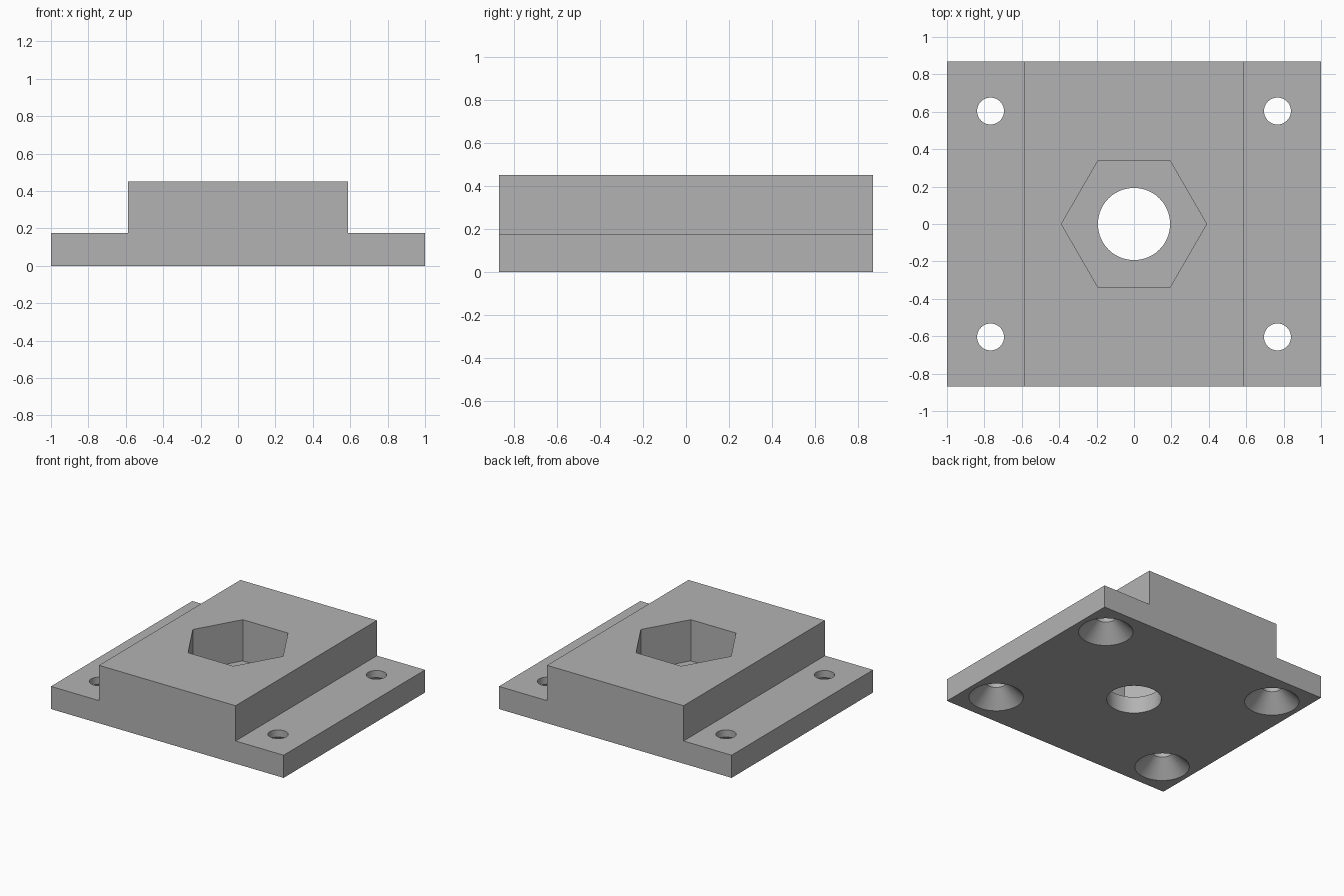
import bpy, bmesh
from math import cos, sin, tau, radians

if "Cube" in bpy.data.objects:
    bpy.data.objects.remove(bpy.data.objects["Cube"])

WIDTH, DEPTH, HEIGHT = 1.0, 0.868, 0.45      # half width, half depth, full height
BLOCK, FLANGE = 0.587, 0.176                 # half block width, flange thickness
POCKET_FLOOR = 0.13

grey = bpy.data.materials.new("plain_grey")
grey.use_nodes = True
colour = (0.45, 0.45, 0.45, 1)
grey.diffuse_color = colour
grey.node_tree.nodes["Principled BSDF"].inputs["Base Color"].default_value = colour


def loft(name, rings):
    """Closed solid through a list of point rings."""
    bm = bmesh.new()
    loops = [[bm.verts.new(p) for p in ring] for ring in rings]
    for a, b in zip(loops, loops[1:]):
        for i in range(len(a)):
            j = (i + 1) % len(a)
            bm.faces.new((a[i], a[j], b[j], b[i]))
    bm.faces.new(loops[0])
    bm.faces.new(loops[-1])
    bmesh.ops.recalc_face_normals(bm, faces=bm.faces)
    mesh = bpy.data.meshes.new(name)
    bm.to_mesh(mesh)
    bm.free()
    mesh.materials.append(grey)
    obj = bpy.data.objects.new(name, mesh)
    bpy.context.collection.objects.link(obj)
    return obj


def turned(name, x, y, sides, profile):
    """Solid of revolution from (radius, height) pairs."""
    return loft(name, [[(x + r * cos(tau * i / sides), y + r * sin(tau * i / sides), z)
                        for i in range(sides)] for r, z in profile])


# Stepped body: flanged section extruded front to back
half = [(WIDTH, 0), (WIDTH, FLANGE), (BLOCK, FLANGE), (BLOCK, HEIGHT)]
section = half + [(-x, z) for x, z in reversed(half)]
body = loft("flanged_block", [[(x, y, z) for x, z in section] for y in (-DEPTH, DEPTH)])

# Central bore and hexagonal nut pocket
cutters = [turned("bore_cutter", 0, 0, 64, [(0.193, -0.05), (0.193, 0.3)]),
           turned("hex_pocket_cutter", 0, 0, 6, [(0.388, POCKET_FLOOR), (0.388, 0.6)])]

# Four screw holes, countersunk from below
for x in (-0.767, 0.767):
    for y in (-0.604, 0.604):
        cutters.append(turned("screw_hole_cutter", x, y, 48,
                              [(0.243, -0.05), (0.072, 0.121), (0.072, 0.3)]))

bpy.ops.object.select_all(action='DESELECT')
bpy.context.view_layer.objects.active = body
body.select_set(True)
for cutter in cutters:
    cutter.hide_render = True
    cut = body.modifiers.new(cutter.name, 'BOOLEAN')
    cut.operation = 'DIFFERENCE'
    cut.solver = 'EXACT'
    cut.object = cutter
    bpy.ops.object.modifier_apply(modifier=cut.name)
    bpy.data.objects.remove(cutter)

# Smooth bores, crisp edges
bpy.ops.object.shade_smooth_by_angle(angle=radians(30))
